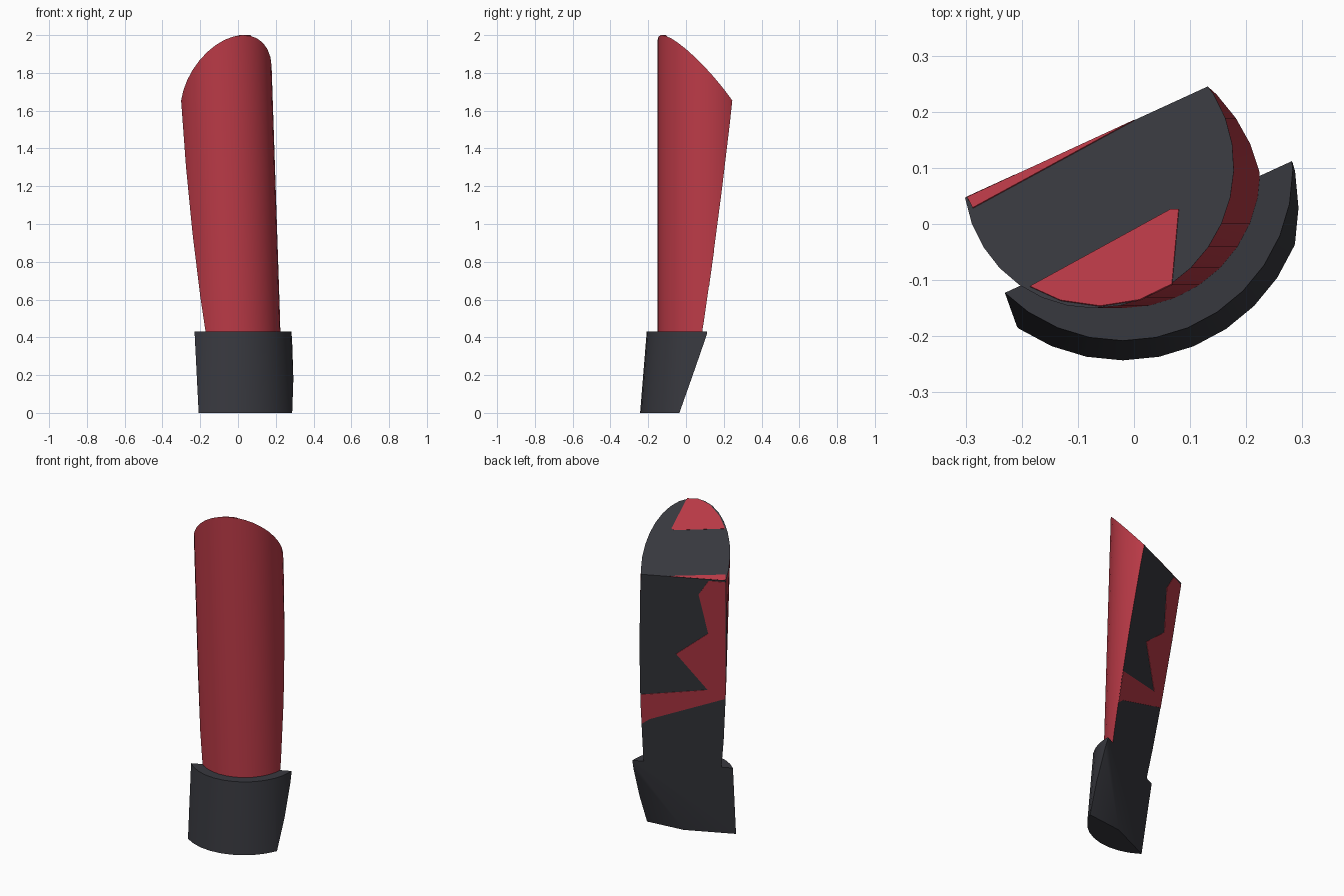
import bpy, bmesh, math
from mathutils import Vector

if "Cube" in bpy.data.objects:
    bpy.data.objects.remove(bpy.data.objects["Cube"])


def material(name, rgb):
    m = bpy.data.materials.new(name)
    m.diffuse_color = (*rgb, 1)
    m.use_nodes = True
    m.node_tree.nodes["Principled BSDF"].inputs["Base Color"].default_value = m.diffuse_color
    return m


RED = material("red", (0.49, 0.042, 0.062))
DARK = material("charcoal", (0.039, 0.040, 0.049))

# Shared directions: N is the horizontal normal of the back cut, T runs along it
N = Vector((-0.417, 0.909, 0))
T = Vector((0.909, 0.417, 0))
BACK_N = Vector((N.x, N.y, -0.15))
BACK_P = BACK_N * (-0.08 / BACK_N.length_squared)
TOP_H, TOP_S = 1.85, 1.17
TOP_N = Vector((N.x * TOP_S, N.y * TOP_S, 1))
R = 0.245


def axis(z):
    """Centre of the leaning red cylinder at height z."""
    return Vector((-0.02 - 0.0335 * (z - 0.43), 0.095, z))


def finish(bm, name, mats):
    bmesh.ops.recalc_face_normals(bm, faces=bm.faces)
    me = bpy.data.meshes.new(name)
    bm.to_mesh(me)
    bm.free()
    for m in mats:
        me.materials.append(m)
    ob = bpy.data.objects.new(name, me)
    bpy.context.collection.objects.link(ob)
    bpy.context.view_layer.objects.active = ob
    ob.select_set(True)
    bpy.ops.object.shade_smooth_by_angle(angle=math.radians(25))
    ob.select_set(False)


def cut_cylinder(name, rings, cuts, mats):
    """Loft round rings, then slice with planes; cut faces get the last material."""
    n = 32
    bm = bmesh.new()
    loops = [[bm.verts.new(c + Vector((math.cos(a), math.sin(a), 0)) * r)
              for a in (2 * math.pi * i / n for i in range(n))] for c, r in rings]
    for a, b in zip(loops, loops[1:]):
        for i in range(n):
            j = (i + 1) % n
            bm.faces.new((a[i], a[j], b[j], b[i]))
    bm.faces.new(loops[0][::-1])
    bm.faces.new(loops[-1])
    for co, no in cuts:
        res = bmesh.ops.bisect_plane(bm, geom=bm.verts[:] + bm.edges[:] + bm.faces[:],
                                     plane_co=co, plane_no=no, clear_outer=True)
        rim = [e for e in res["geom_cut"] if isinstance(e, bmesh.types.BMEdge)]
        for f in bmesh.ops.edgeloop_fill(bm, edges=rim)["faces"]:
            f.material_index = len(mats) - 1
    finish(bm, name, mats)


# Red shaft with slanted tip and flat back
cut_cylinder("shaft", [(axis(0.43), R), (axis(2.3), R)],
             [(Vector((0, 0, TOP_H)), TOP_N), (BACK_P, BACK_N)], [RED, DARK])

# Dark collar, same back cut plus a chamfered corner
A, B, C = Vector((0.054, -0.062, 0)), Vector((0.288, -0.035, 0)), Vector((0.28, 0.115, 0.43))
corner_n = (B - A).cross(C - A)
if corner_n.y < 0:
    corner_n.negate()
cut_cylinder("collar", [(Vector((-0.02, 0.088, 0)), 0.331), (Vector((-0.02, 0.095, 0.43)), 0.303)],
             [(BACK_P, BACK_N), (A, corner_n)], [DARK])


def plate(name, pts, normal):
    """Thin red patch lying on a cut face."""
    bm = bmesh.new()
    n = normal.normalized()
    f = bm.faces.new([bm.verts.new(p - n * 0.001) for p in pts])
    ext = bmesh.ops.extrude_face_region(bm, geom=[f])["geom"]
    bmesh.ops.translate(bm, vec=n * 0.003,
                        verts=[v for v in ext if isinstance(v, bmesh.types.BMVert)])
    bmesh.ops.triangulate(bm, faces=bm.faces)
    finish(bm, name, [RED])


def on_back(u, z):
    c = axis(z)
    h = 0.15 * z - 0.08 - N.dot(c)
    half = math.sqrt(R * R - h * h) * 0.99
    return c + N * h + T * half * (1 - 2 * u)


def on_top(x, y):
    return Vector((x, y, TOP_H - TOP_S * N.dot(Vector((x, y, 0)))))


# Red patches on the back and on the slanted tip
plate("back_patch", [on_back(u, z) for u, z in (
    (0, 0.675), (0, 0.866), (0.79, 0.93), (0.42, 1.15), (0.79, 1.30), (0.68, 1.55),
    (0.8, 1.645), (1, 1.645), (1, 0.88), (0.1, 0.71))], BACK_N)
plate("tip_patch", [on_top(x, y) for x, y in (
    (-0.185, -0.112), (-0.13, -0.137), (-0.06, -0.147), (0.01, -0.136), (0.068, -0.108),
    (0.08, 0.025), (0.065, 0.025))], TOP_N)
plate("tip_strip", [on_top(x, y) for x, y in (
    (-0.297, 0.047), (-0.287, 0.028), (0.0, 0.184))], TOP_N)
